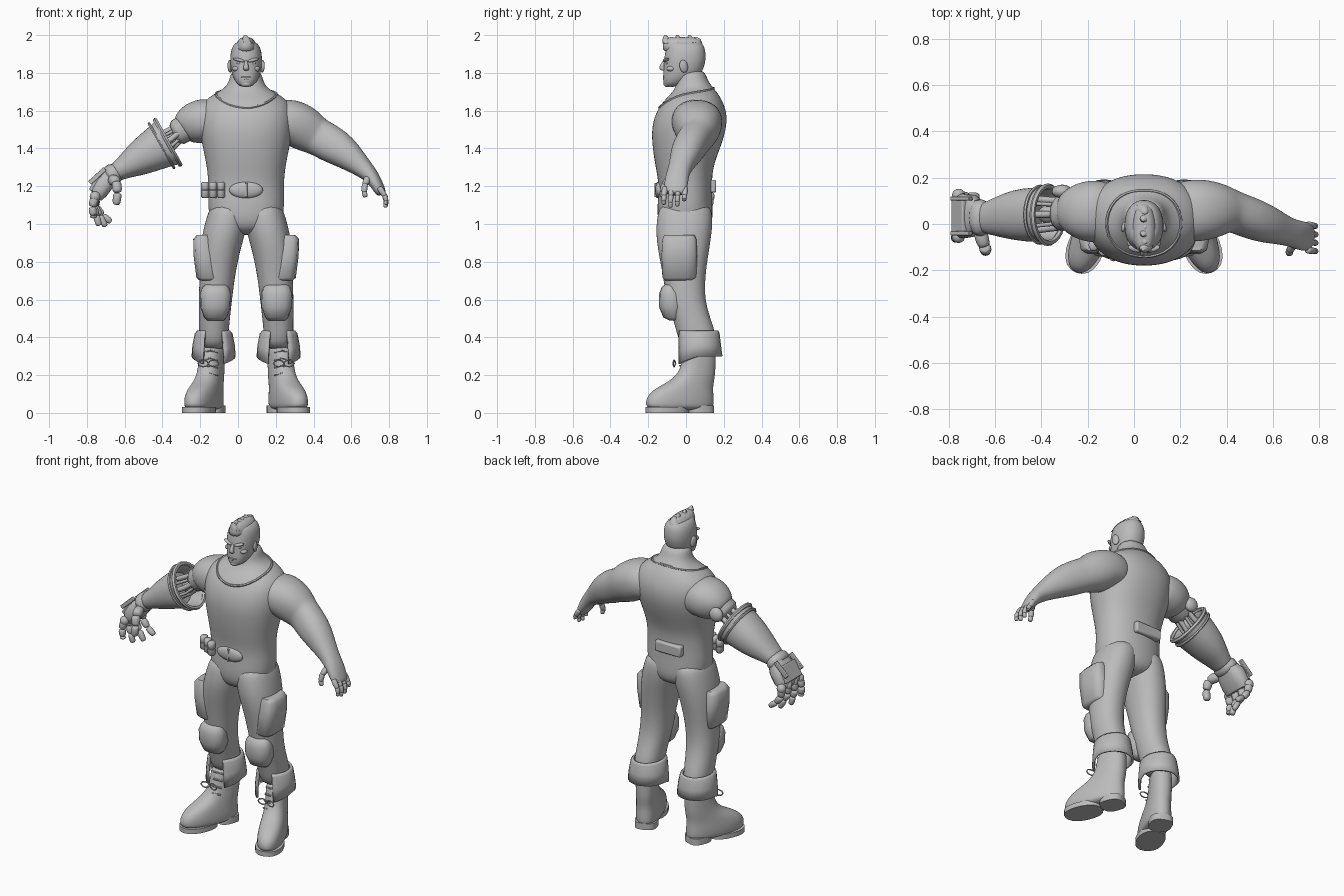
import bpy, bmesh, math
from mathutils import Vector, Matrix
from mathutils.bvhtree import BVHTree

V = Vector
CX = 0.043  # symmetry plane of the body
grey = bpy.data.materials.new("plain_grey")
grey.diffuse_color = (0.5, 0.5, 0.5, 1)


def make(name, bm, sub=0, bevel=0, thick=0, angle=50):
    """Turn a bmesh into a shaded object with its modifiers."""
    bmesh.ops.recalc_face_normals(bm, faces=bm.faces)
    me = bpy.data.meshes.new(name)
    bm.to_mesh(me)
    bm.free()
    me.materials.append(grey)
    me.shade_smooth()
    if not sub:
        me.set_sharp_from_angle(angle=math.radians(angle))
    ob = bpy.data.objects.new(name, me)
    bpy.context.collection.objects.link(ob)
    if thick:
        m = ob.modifiers.new("thickness", 'SOLIDIFY')
        m.thickness = thick
    if bevel:
        m = ob.modifiers.new("bevel", 'BEVEL')
        m.width, m.segments = bevel, 2
    if sub:
        m = ob.modifiers.new("smooth", 'SUBSURF')
        m.levels = m.render_levels = sub
    return ob


def loft(name, rings, flat=False, u=(0, 1, 0), n=16, p=2.3, sub=1, closed=False, caps=True, thick=0):
    """Skin rings (x, y, z, half size along u, half size across); flat keeps rings level."""
    bm, rows, u = bmesh.new(), [], V(u).normalized()
    c, k = [V(r[:3]) for r in rings], len(rings)
    for i, r in enumerate(rings):
        t = V((0, 0, 1))
        if not flat:
            t = c[(i + 1) % k] - c[i - 1] if closed else c[min(i + 1, k - 1)] - c[max(i - 1, 0)]
            t.normalize()
            if i == 0 and abs(t.dot(u)) > 0.9:
                u = V((1, 0, 0))
            u = (u - t * t.dot(u)).normalized()
        w, row = t.cross(u), []
        for j in range(n):
            a = 2 * math.pi * j / n
            ca, sa = math.cos(a), math.sin(a)
            q = (abs(ca) ** p + abs(sa) ** p) ** (-1 / p)
            row.append(bm.verts.new(c[i] + u * (r[3] * ca * q) + w * (r[4] * sa * q)))
        rows.append(row)
    for i in range(k if closed else k - 1):
        for j in range(n):
            A, B = rows[i], rows[(i + 1) % k]
            bm.faces.new((A[j], A[(j + 1) % n], B[(j + 1) % n], B[j]))
    if caps and not closed:
        bm.faces.new(rows[0])
        bm.faces.new(rows[-1])
    return make(name, bm, sub, thick=thick)


def wire(name, pts, r, closed=False, n=6):
    return loft(name, [(*q, r, r) for q in pts], n=n, p=2, sub=0, closed=closed)


def ball(name, pos, size, rot=(0, 0, 0)):
    bm = bmesh.new()
    M = Matrix.Translation(pos) @ Matrix.Rotation(rot[2], 4, 'Z') @ Matrix.Rotation(rot[1], 4, 'Y') \
        @ Matrix.Rotation(rot[0], 4, 'X') @ Matrix.Diagonal((*size, 1))
    bmesh.ops.create_uvsphere(bm, u_segments=16, v_segments=10, radius=1, matrix=M)
    return make(name, bm, angle=180)


def box(name, pos, half, rot=(0, 0, 0), bevel=0.01):
    bm = bmesh.new()
    M = Matrix.Translation(pos) @ Matrix.Rotation(rot[2], 4, 'Z') @ Matrix.Rotation(rot[1], 4, 'Y') \
        @ Matrix.Rotation(rot[0], 4, 'X') @ Matrix.Diagonal((*half, 1))
    bmesh.ops.create_cube(bm, size=2, matrix=M)
    return make(name, bm, bevel=bevel, angle=35)


def finger(name, pts, r, gap=0.0):
    """Chain of tapered segments; gap leaves visible joints."""
    for i in range(len(pts) - 1):
        a, b = V(pts[i]), V(pts[i + 1])
        q = r * (1 - 0.12 * i)
        f = [(0, .7), (.15, 1), (.8, .92), (1, .65)] if gap else [(-.15, .8), (.1, 1), (.9, .9), (1.15, .6)]
        loft(f"{name}_{i}", [(*a.lerp(b, s), q * k, q * k) for s, k in f], n=8, p=2.2)


# torso with pelvis and neck
torso = loft("torso", [(CX, y, z, a, b) for z, y, a, b in (
    (.94, 0, .09, .06), (.99, -.003, .148, .19), (1.1, -.007, .147, .205), (1.2, -.002, .14, .2),
    (1.3, -.01, .152, .208), (1.4, .002, .18, .23), (1.5, .015, .2, .25), (1.58, .027, .192, .25),
    (1.64, .035, .165, .235), (1.685, .045, .13, .18), (1.715, .045, .105, .115),
    (1.76, .033, .08, .088), (1.82, .03, .07, .08))], flat=True, n=20, sub=2)

# neckline trim laid onto the torso surface
bpy.context.view_layer.update()
tree = BVHTree.FromObject(torso, bpy.context.evaluated_depsgraph_get())
ring = []
for i in range(32):
    a = math.tau * i / 32
    ring.append(tree.find_nearest(V((CX + .15 * math.sin(a), .02 - .15 * math.cos(a), 1.675 - .065 * math.cos(a))))[0])
wire("neckline", ring, .007, closed=True)

# head
loft("head", [(CX, y, z, a, b) for z, y, a, b in (
    (1.725, -.075, .036, .03), (1.75, -.06, .062, .055), (1.79, -.02, .103, .077), (1.84, -.009, .108, .084),
    (1.87, -.006, .112, .086), (1.91, -.003, .108, .083), (1.945, -.003, .1, .072), (1.97, -.01, .08, .045))],
    flat=True, sub=2)
loft("nose", [(CX, -.112, 1.868, .01, .009), (CX, -.122, 1.845, .014, .011), (CX, -.13, 1.822, .018, .019),
              (CX, -.115, 1.81, .012, .014)], flat=True, n=8)
box("mouth", (CX, -.113, 1.776), (.026, .01, .004), bevel=.003)
ball("lower_lip", (CX, -.11, 1.766), (.024, .012, .007))
ball("chin", (CX, -.097, 1.742), (.03, .022, .018))
for s, side in ((-1, "right"), (1, "left")):
    ball(side + "_ear", (CX + s * .086, -.012, 1.835), (.011, .023, .034), (.2, 0, s * .3))
    ball(side + "_brow", (CX + s * .037, -.106, 1.868), (.034, .015, .009), (0, -s * .25, s * .25))
    ball(side + "_eye", (CX + s * .036, -.099, 1.851), (.014, .01, .007))
    ball(side + "_cheek", (CX + s * .05, -.078, 1.822), (.024, .025, .016))

# mohawk and its tufts
loft("mohawk", [(CX, -.01, 1.9, .118, .058), (CX, -.017, 1.945, .108, .057), (CX, -.02, 1.972, .1, .045),
                (CX, -.022, 1.99, .085, .025)], flat=True)
for i in range(6):
    y = -.098 + i * .032
    loft(f"hair_tuft_{i}", [(CX + .008 * (-1) ** i, y, 1.955, .026, .03), (CX, y - .006, 1.98, .02, .02),
                            (CX - .005 * (-1) ** i, y - .012, (2.0, 1.99)[i % 2], .006, .007)], flat=True, n=8, sub=0)

# belt buckle, pouches and back pouch
ball("belt_buckle", (CX, -.142, 1.18), (.09, .022, .044))
box("buckle_bar", (CX, -.16, 1.18), (.006, .006, .038), bevel=.002)
for i in range(3):
    x, y = -.09 - .042 * i, -.135 + .022 * i
    loft(f"belt_pouch_{i}", [(x, y, z, r, r * .85) for z, r in
                             ((1.137, .018), (1.145, .026), (1.178, .026), (1.18, .022), (1.184, .026),
                              (1.215, .026), (1.222, .018))], flat=True, n=12, p=2, sub=0)
box("back_pouch", (.02, .138, 1.2), (.09, .022, .034))

for s, side in ((-1, "right"), (1, "left")):
    X = lambda d: CX + s * d
    # trouser leg, thigh pocket, knee pad
    loft(side + "_leg", [(X(d), y, z, a, b) for z, d, y, a, b in (
        (1.12, .09, -.005, .13, .09), (1.04, .1, -.005, .15, .11), (.95, .118, -.012, .15, .115),
        (.85, .14, -.013, .135, .107), (.72, .153, -.01, .112, .094), (.6, .163, -.002, .103, .09),
        (.5, .168, .03, .1, .083), (.42, .172, .055, .105, .08), (.33, .172, .07, .09, .07))], flat=True, sub=2)
    loft(side + "_thigh_pocket", [(X(d), -.035, z, a, b) for z, d, a, b in (
        (.7, .195, .075, .05), (.715, .205, .09, .058), (.83, .218, .095, .06), (.92, .23, .09, .05),
        (.943, .225, .08, .035))], flat=True, p=4, sub=0)
    loft(side + "_knee_pad", [(X(.162), y, z, a, b) for z, y, a, b in (
        (.49, -.06, .03, .045), (.505, -.07, .05, .06), (.56, -.075, .068, .081), (.63, -.08, .062, .083),
        (.665, -.085, .045, .07), (.68, -.08, .03, .055))], flat=True, n=12, p=2.8, sub=0)
    # turned-up cuff, open at the front with hanging corners
    bm, rows = bmesh.new(), []
    for z, ax, ay, y in ((.435, .088, .112, .06), (.42, .1, .116, .062), (.36, .112, .12, .065), (.3, .117, .125, .068)):
        row = []
        for i in range(21):
            f = i / 10 - 1
            a = f * math.radians(150)
            drop = (.435 - z) * .3 * max(0, abs(f) - .6) / .4
            row.append(bm.verts.new((X(.172 + ax * math.sin(a)), y + ay * math.cos(a), z - drop)))
        rows.append(row)
    for A, B in zip(rows, rows[1:]):
        for i in range(20):
            bm.faces.new((A[i], A[i + 1], B[i + 1], B[i]))
    make(side + "_cuff", bm, thick=.012)
    # boot, turned outwards, with sole and heel
    u, foot = (s * .4, -1, 0), lambda y: X(.178 + .4 * (.08 - y))
    layers = ((.012, -.032, .18, .072), (.05, -.034, .187, .078), (.09, -.03, .182, .077), (.13, -.01, .158, .072),
              (.165, .028, .122, .067), (.21, .058, .098, .064), (.28, .07, .087, .062), (.36, .072, .085, .062))
    loft(side + "_boot", [(foot(y), y, z, a * 1.03, b) for z, y, a, b in layers], flat=True, u=u, p=2.5, sub=2)
    loft(side + "_sole", [(foot(-.1), -.1, z, .118, .08) for z in (0, .03)], flat=True, u=u, n=20, sub=0)
    loft(side + "_heel", [(foot(.075), .075, z, .07, .066) for z in (0, .04)], flat=True, u=u, n=20, p=3, sub=0)
    # laces with a bow
    for i, z in enumerate((.2, .24, .28, .32)):
        yy = -.052 + .01 * i
        wire(f"{side}_lace_{i}", [(X(.15), yy + .03, z), (X(.19), yy + .01, z + .01), (X(.235), yy + .03, z)], .005)
    for k in (-1, 1):
        wire(f"{side}_bow_{k}", [(X(.2 + k * .055 * math.sin(t) ** 2), -.055 - .012 * math.sin(t),
                                 .262 + .018 * math.sin(2 * t)) for t in [j * math.pi / 8 for j in range(9)]], .004)

# natural arm and hand
loft("left_arm", [(.14, .05, 1.53, .12, .09), (.26, .058, 1.555, .14, .125), (.345, .062, 1.51, .127, .125),
                  (.405, .058, 1.47, .1, .104), (.44, .05, 1.453, .088, .1), (.5, .026, 1.42, .09, .1),
                  (.57, 0, 1.375, .084, .086), (.64, -.025, 1.315, .066, .06), (.685, -.04, 1.275, .06, .047),
                  (.72, -.05, 1.235, .064, .037), (.75, -.057, 1.18, .062, .03), (.762, -.06, 1.155, .05, .024)], sub=2)
for i in range(4):
    y, e = -.112 + i * .036, (.015, 0, .006, .035)[i]
    finger(f"left_finger_{i}", [(.75, y, 1.19), (.777, y - .004, 1.15), (.785, y - .006, 1.115 + e / 2),
                                (.78, y - .006, 1.09 + e)], .018)
finger("left_thumb", [(.69, -.08, 1.25), (.672, -.115, 1.21), (.668, -.125, 1.17), (.675, -.125, 1.145)], .021)

# natural shoulder that carries the machine arm
loft("right_shoulder", [(-.06, .05, 1.53, .12, .09), (-.17, .055, 1.555, .14, .125), (-.24, .055, 1.53, .125, .115),
                        (-.28, .052, 1.505, .095, .09), (-.3, .05, 1.49, .07, .07)], sub=2)
loft("arm_socket", [(-.25, .05, 1.525, .075, .075), (-.32, .045, 1.485, .075, .07), (-.34, .045, 1.475, .055, .05)], sub=0)
ball("elbow_disc", (-.31, .14, 1.5), (.045, .03, .045))
# pistons and cables in the elbow
for i in range(8):
    a = math.tau * i / 8
    wire(f"elbow_piston_{i}", [(-.29, .045 + .055 * math.cos(a), 1.5 + .045 * math.sin(a)),
                               (-.36, .042 + .06 * math.cos(a), 1.445 + .055 * math.sin(a)),
                               (-.45, .04 + .07 * math.cos(a), 1.395 + .06 * math.sin(a))], (.015, .009)[i % 2], n=8)
ball("elbow_core", (-.37, .042, 1.435), (.045, .04, .045))
# open gauntlet shell with a rolled lip
loft("gauntlet", [(-.372, .04, 1.432, .122, .135), (-.4, .04, 1.416, .117, .122), (-.47, .04, 1.378, .118, .108),
                  (-.55, .035, 1.33, .1, .085), (-.61, .028, 1.295, .078, .058), (-.65, .025, 1.27, .066, .05)],
     caps=False, thick=.012, n=20)
axis = V((-.87, 0, -.49))
side_dir, up_dir = V((0, 1, 0)), V((-.49, 0, .87))
for k, (cx, cz, r) in enumerate(((-.372, 1.432, .013), (-.405, 1.414, .008))):
    wire(f"gauntlet_lip_{k}", [V((cx, .04, cz)) + side_dir * (.122 * math.cos(t)) + up_dir * (.134 * math.sin(t))
                               for t in [j * math.tau / 28 for j in range(28)]], r, closed=True)
loft("gauntlet_lining", [(-.44, .04, 1.394, .1, .095), (-.45, .04, 1.389, .1, .095)], sub=0)
box("gauntlet_plate", (-.545, .04, 1.413), (.03, .03, .008), (0, -.55, 0), .004)

# machine wrist, palm and fingers
loft("machine_wrist", [(-.63, .027, 1.285, .06, .042), (-.655, .027, 1.268, .078, .056), (-.675, .027, 1.255, .078, .056),
                       (-.69, .027, 1.245, .06, .04)], sub=0)
loft("machine_palm", [(-.67, .03, 1.26, .065, .045), (-.7, .035, 1.225, .09, .05), (-.735, .035, 1.17, .096, .045),
                      (-.75, .035, 1.135, .085, .03)], p=3.5, n=16, sub=0)
box("hand_back_plate", (-.755, .035, 1.22), (.012, .075, .05), (0, .5, 0), .005)
for y in (-.04, .11):
    box("hand_rail", (-.745, y, 1.255), (.055, .009, .012), (0, -.75, 0), .003)
for i in range(4):
    y = .125 - .06 * i
    tx, tz = (-.67, -.7, -.735, -.765)[i], (1.01, .985, .99, 1.03)[i]
    ball(f"machine_knuckle_{i}", (-.757, y, 1.145), (.028, .027, .028))
    finger(f"machine_finger_{i}", [(-.757, y, 1.145), (-.77 + .1 * (tx + .757) * 2, y - .004, 1.09),
                                   ((tx - .765) / 2, y - .006, 1.045), (tx, y - .006, tz)], .027, gap=1)
finger("machine_thumb", [(-.665, -.03, 1.235), (-.645, -.1, 1.225), (-.637, -.115, 1.165), (-.645, -.115, 1.1)], .034, gap=1)
